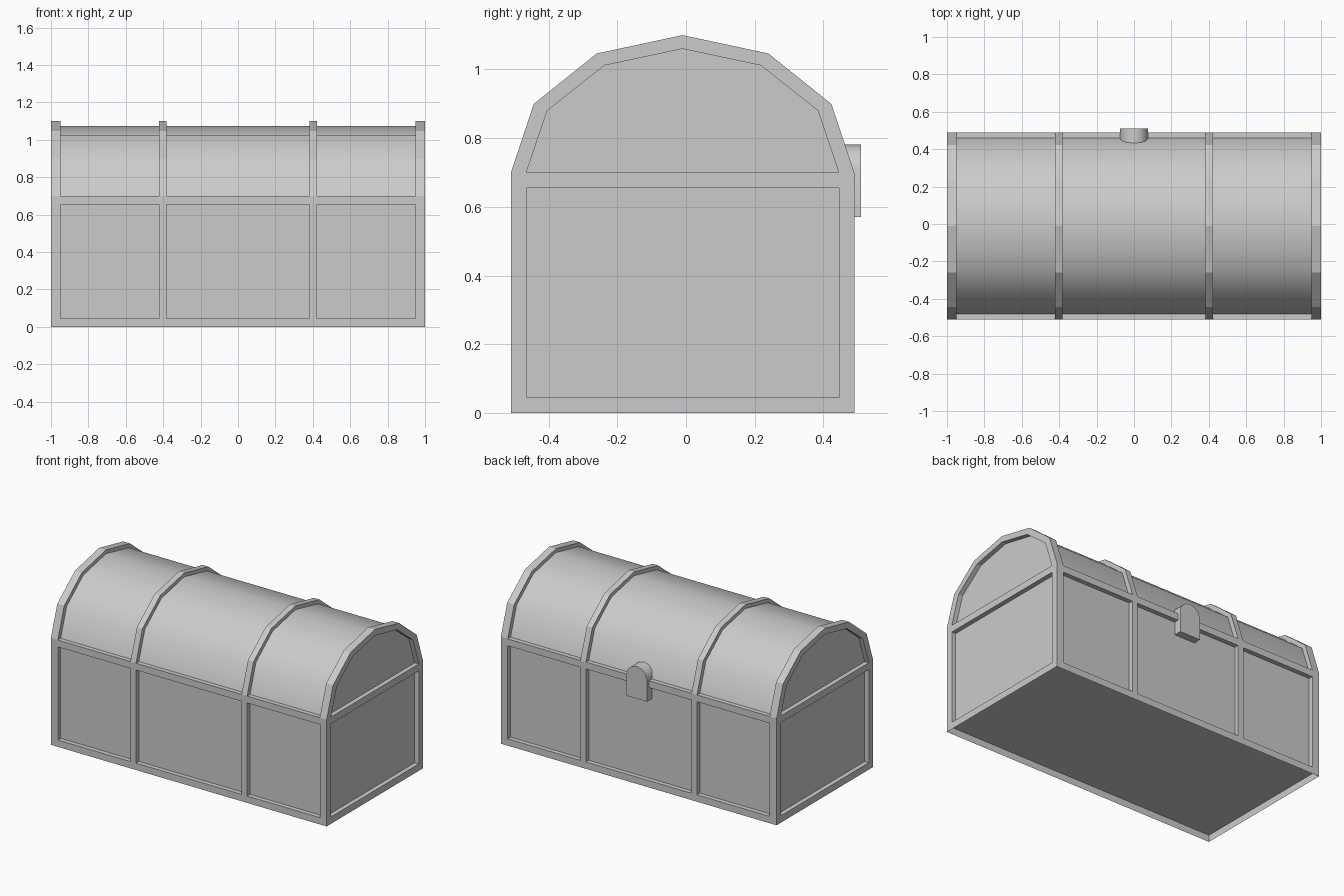
import bpy, bmesh, math

if "Cube" in bpy.data.objects:
    bpy.data.objects.remove(bpy.data.objects["Cube"])

CY = -0.01                 # chest centre in y
RAIL, TRIM = 0.045, 0.70   # bottom rail height, lid spring line
REC = 0.03                 # panel recess depth


def arch(a, b):
    """Half-ellipse lid outline, six flat segments."""
    return [(CY + a * math.cos(math.radians(30 * i)),
             TRIM + b * math.sin(math.radians(30 * i))) for i in range(7)]


def outline(a, b):
    """Arch with straight legs down to the bottom rail."""
    return [(CY + a, RAIL)] + arch(a, b) + [(CY - a, RAIL)]


def finish(name, bm):
    bmesh.ops.recalc_face_normals(bm, faces=bm.faces)
    me = bpy.data.meshes.new(name)
    bm.to_mesh(me)
    bm.free()
    ob = bpy.data.objects.new(name, me)
    bpy.context.collection.objects.link(ob)
    return ob


def loft(name, rows, closed=False):
    """Quad strips between successive rows of points."""
    bm = bmesh.new()
    vs = [[bm.verts.new(p) for p in r] for r in rows]
    n = len(rows[0])
    for r0, r1 in zip(vs, vs[1:]):
        for i in range(n if closed else n - 1):
            j = (i + 1) % n
            bm.faces.new((r0[i], r0[j], r1[j], r1[i]))
    return finish(name, bm)


def at(x, prof):
    return [(x, y, z) for y, z in prof]


def rect(hx, hy, z):
    return [(sx * hx, CY + sy * hy, z)
            for sx, sy in ((-1, -1), (1, -1), (1, 1), (-1, 1))]


OUT = outline(0.5, 0.4)
CORE = outline(0.5 - REC, 0.375)
INNER = outline(0.455, 0.36)

# recessed body panels with a floor
bm = bmesh.new()
bmesh.ops.create_cube(bm, size=1)
for v in bm.verts:
    v.co = (v.co.x * 2 * (1 - REC), CY + v.co.y * 2 * (0.5 - REC),
            RAIL if v.co.z < 0 else TRIM - 0.01)
finish("body_panels", bm)

# smooth barrel lid with flat recessed ends
bm = bmesh.new()
prof = arch(0.5 - REC, 0.375)
ends = [[bm.verts.new(p) for p in at(x, prof)] for x in (-1 + REC, 1 - REC)]
for i in range(6):
    f = bm.faces.new((ends[0][i], ends[0][i + 1], ends[1][i + 1], ends[1][i]))
    f.smooth = True
for e in ends:
    bm.faces.new(e)
finish("lid_panels", bm)

# end frames and middle ribs, mirrored in x
for side, s in (("left", -1), ("right", 1)):
    loft(side + "_end_frame", [at(s * 0.95, CORE), at(s * 0.95, OUT), at(s, OUT),
                               at(s, INNER), at(s * (1 - REC), INNER)])
    loft(side + "_rib", [at(s * 0.383, CORE), at(s * 0.383, OUT),
                         at(s * 0.423, OUT), at(s * 0.423, CORE)])

# horizontal rails around the body (bottom rail is open underneath)
ix, iy = 1 - REC, 0.5 - REC
loft("bottom_rail", [rect(1, 0.5, 0), rect(1, 0.5, RAIL), rect(ix, iy, RAIL)], True)
loft("middle_rail", [rect(ix, iy, 0.655), rect(1, 0.5, 0.655),
                     rect(1, 0.5, TRIM), rect(ix, iy, TRIM)], True)

# round-topped lock plate on the back
bm = bmesh.new()
shape = [(-0.075, 0.57), (0.075, 0.57)] + [
    (0.075 * math.cos(math.pi * i / 6), 0.71 + 0.072 * math.sin(math.pi * i / 6))
    for i in range(7)]
f = bm.faces.new([bm.verts.new((x, 0.42, z)) for x, z in shape])
ext = bmesh.ops.extrude_face_region(bm, geom=[f])
bmesh.ops.translate(bm, vec=(0, 0.09, 0),
                    verts=[g for g in ext["geom"] if isinstance(g, bmesh.types.BMVert)])
lock = finish("lock", bm)
bpy.ops.object.select_all(action='DESELECT')
lock.select_set(True)
bpy.context.view_layer.objects.active = lock
bpy.ops.object.shade_smooth_by_angle(angle=math.radians(40))
